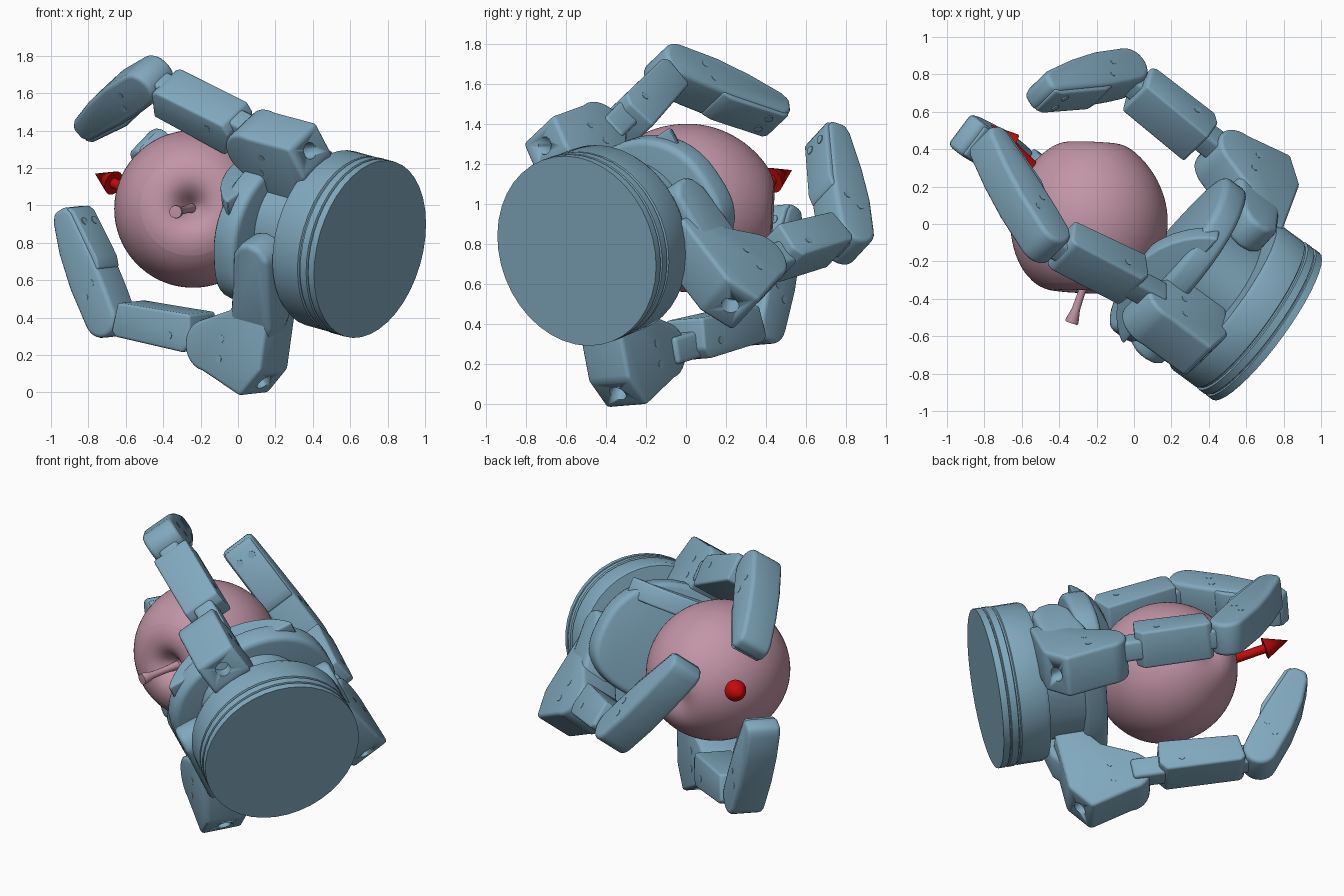
import bpy, bmesh
from math import sin, cos, pi, radians, copysign
from mathutils import Matrix, Vector

if "Cube" in bpy.data.objects:
    bpy.data.objects.remove(bpy.data.objects["Cube"])


def material(name, rgb):
    m = bpy.data.materials.new(name)
    m.diffuse_color = (*rgb, 1)
    m.use_nodes = True
    m.node_tree.nodes["Principled BSDF"].inputs["Base Color"].default_value = m.diffuse_color
    return m


BLUE = material("blue_metal", (0.22, 0.40, 0.52))
PINK = material("pink_skin", (0.54, 0.30, 0.38))
RED = material("red", (0.55, 0.003, 0.003))


def finish(name, bm, M, mat):
    bmesh.ops.recalc_face_normals(bm, faces=bm.faces[:])
    me = bpy.data.meshes.new(name)
    bm.to_mesh(me)
    bm.free()
    ob = bpy.data.objects.new(name, me)
    bpy.context.collection.objects.link(ob)
    ob.matrix_world = M
    me.materials.append(mat)
    bpy.ops.object.select_all(action='DESELECT')
    ob.select_set(True)
    bpy.context.view_layer.objects.active = ob
    bpy.ops.object.shade_smooth_by_angle(angle=radians(32))
    return ob


def prism(name, pts, width, M, bevel=0.015, mat=BLUE):
    """Profile in local y-z, extruded symmetrically along x, edges rounded."""
    bm = bmesh.new()
    f = bm.faces.new([bm.verts.new((-width / 2, y, z)) for y, z in pts])
    r = bmesh.ops.extrude_face_region(bm, geom=[f])
    bmesh.ops.translate(bm, vec=(width, 0, 0),
                        verts=[v for v in r['geom'] if isinstance(v, bmesh.types.BMVert)])
    bmesh.ops.recalc_face_normals(bm, faces=bm.faces[:])
    if bevel:
        sharp = [e for e in bm.edges if e.calc_face_angle(0) > radians(32)]
        bmesh.ops.bevel(bm, geom=sharp, offset=bevel, segments=3, profile=0.5,
                        affect='EDGES', clamp_overlap=True)
    return finish(name, bm, M, mat)


def lathe(name, pts, M, segs=40, mat=BLUE):
    """Profile (radius, height) turned round local z."""
    bm = bmesh.new()
    vs = [bm.verts.new((r, 0, h)) for r, h in pts]
    es = [bm.edges.new(p) for p in zip(vs, vs[1:])]
    bmesh.ops.spin(bm, geom=vs + es, axis=(0, 0, 1), cent=(0, 0, 0), angle=2 * pi, steps=segs)
    bmesh.ops.remove_doubles(bm, verts=bm.verts[:], dist=1e-4)
    return finish(name, bm, M, mat)


def arc(r, a0, a1, n=12):
    return [(r * cos(radians(a0 + (a1 - a0) * i / n)),
             r * sin(radians(a0 + (a1 - a0) * i / n))) for i in range(n + 1)]


def rect(y0, y1, z0, z1):
    return [(y0, z0), (y1, z0), (y1, z1), (y0, z1)]


def aim(origin, direction):
    return Matrix.Translation(origin) @ Vector(direction).to_track_quat('Z', 'Y').to_matrix().to_4x4()


def move(x, y, z):
    return Matrix.Translation((x, y, z))


def rot(deg, axis):
    return Matrix.Rotation(radians(deg), 4, axis)


# gripper frame: z along the reach, y toward the middle finger
ez = Vector((-0.788, 0.577, 0.217)).normalized()
ey = Vector((-0.102, -0.468, 0.878))
ey = (ey - ey.dot(ez) * ez).normalized()
ex = ey.cross(ez)
G = Matrix((ex, ey, ez)).transposed().to_4x4()
G.translation = (0.69, -0.535, 0.77)
FLAT = Matrix(((0, 1, 0, 0), (0, 0, 1, 0), (1, 0, 0, 0), (0, 0, 0, 1)))

# wrist disc with two grooves
lathe("wrist_disc", [(0, -.02), (.486, -.02), (.486, .02), (.476, .024), (.476, .03),
                     (.486, .034), (.486, .075), (.473, .08), (.473, .09), (.483, .095),
                     (.483, .25), (.47, .275), (0, .275)], G)


# palm plate, its raised lip and the column behind it
def oval(a, b, c, taper, n=48, power=0.8):
    out = []
    for i in range(n):
        co, si = cos(2 * pi * i / n), sin(2 * pi * i / n)
        out.append((a * copysign(abs(co) ** power, co) * (1 - taper * si),
                    c + b * copysign(abs(si) ** power, si)))
    return out


prism("palm_plate", oval(.51, .38, .04, .16), .15, G @ move(0, 0, .585) @ FLAT, .035)
LIP = [(.42 * cos(pi * i / 16), .58 + .24 * sin(pi * i / 16) ** 1.5) for i in range(17)]
prism("palm_lip", LIP, .12, G @ move(0, .29, 0) @ rot(90, 'Z'), .02)
prism("palm_column", oval(.33, .33, .0, .1), .30, G @ move(0, 0, .39) @ FLAT, 0)

# side arms that carry the two outer fingers
for side, x, top in (("back", -.41, .08), ("lower", .42, .17)):
    prism(side + "_arm", [(top - .08, .28), (top - .02, .33), (top, .40), (top - .02, .46),
                          (top - .08, .51), (-.30, .58), (-.44, .60), (-.44, .36), (-.32, .30)],
          .18, G @ move(x, 0, 0), .03)

BLOCK = arc(.14, 0, 150) + [(-.22, -.12), (-.34, -.20), (-.34, -.38), (.06, -.38), (.22, -.27)]
TIP = arc(.105, 180, 360) + [(.11, .22), (.09, .42)]


def finger(name, base, spread, shift, tilt, lean, curl, length, tip):
    F = G @ move(*base) @ rot(spread, 'Z')
    K = G @ move(*shift) @ move(*base) @ rot(spread, 'Z') @ rot(tilt, 'X')
    # knuckle block with a hole in its slanted face
    block = prism(name + "_knuckle_block", BLOCK, .26, K, .022)
    cutter = lathe(name + "_hole_cutter", [(0, -.10), (.045, -.10), (.045, .10), (0, .10)],
                   K @ aim((0, .14, -.325), (0, .57, -.82)), 20)
    cutter.hide_render = True
    cutter.hide_viewport = True
    cut = block.modifiers.new("hole", 'BOOLEAN')
    cut.object = cutter
    cut.operation = 'DIFFERENCE'
    # middle link: narrow web and padded box
    L = F @ rot(lean, 'X')
    prism(name + "_link_web", rect(-.07, .065, 0, length), .13, L, .02)
    prism(name + "_link_box", [(-.135, .18), (.02, .16), (.075, .20), (.075, length - .13),
                               (.05, length - .10), (-.11, length - .12)], .235, L, .015)
    # fingertip with inner pad
    T = L @ move(0, 0, length) @ rot(curl - lean, 'X')
    prism(name + "_tip", TIP + [(.05, tip - .05), (.02, tip), (-.06, tip), (-.09, tip - .04),
                                (-.11, .30), (-.11, .12)], .21, T, .03)
    prism(name + "_tip_pad", [(-.115, .24), (-.02, .24), (-.02, tip - .05), (-.08, tip - .01),
                              (-.105, tip - .05), (-.13, .30)], .19, T, .012)
    # screws: through the fingertip, link and block, and in the pad end
    for k, (M, y, z, w) in enumerate(((T, .03, .14, .107), (T, -.04, .19, .107), (L, 0, .3, .12),
                                      (K, .05, -.1, .132), (K, -.06, -.1, .132))):
        lathe(f"{name}_screw_{k}", [(0, -w), (.02, -w), (.02, w), (0, w)],
              M @ move(0, y, z) @ rot(90, 'Y'), 12)
    for k, x in enumerate((-.045, .045)):
        lathe(f"{name}_pad_screw_{k}", [(0, 0), (.022, 0), (.022, .03), (0, .03)],
              T @ move(x, -.085, tip - .11) @ rot(90, 'X'), 12)


finger("middle_finger", (-.01, .505, .635), -9, (.08, .02, -.03), -16, -14, 38, .77, .67)
finger("back_finger", (-.46, -.47, .65), 168, (.04, 0, -.03), 0, -2, 52, .73, .69)
finger("lower_finger", (.38, -.58, .735), -158, (.08, .045, -.02), 0, -2, 53, .785, .63)

# apple and stem
A = aim((-.24, .03, .98), (-.04, -.99, .05))
apple = lathe("apple", [(0, .28), (.02, .285), (.05, .33), (.10, .38), (.17, .40), (.27, .375),
                        (.365, .275), (.415, .14), (.43, .0), (.405, -.13), (.345, -.25),
                        (.265, -.34), (.19, -.395), (.12, -.41), (.06, -.395), (0, -.37)], A, 32, PINK)
sub = apple.modifiers.new("smooth", 'SUBSURF')
sub.levels = sub.render_levels = 2
lathe("apple_stem", [(0, 0), (.026, 0), (.02, .10), (.022, .19), (.036, .255), (.034, .268), (0, .27)],
      aim((-.25, -.275, .985), (-.085, -.255, -.02)), 20, PINK)

# approach arrow
d = Vector((-.66, .65, .33)).normalized()
lathe("approach_arrow", [(0, -.42), (.028, -.42), (.028, -.15), (.066, -.15), (0, 0)],
      aim(Vector((-.765, .53, 1.17)), d), 24, RED)
